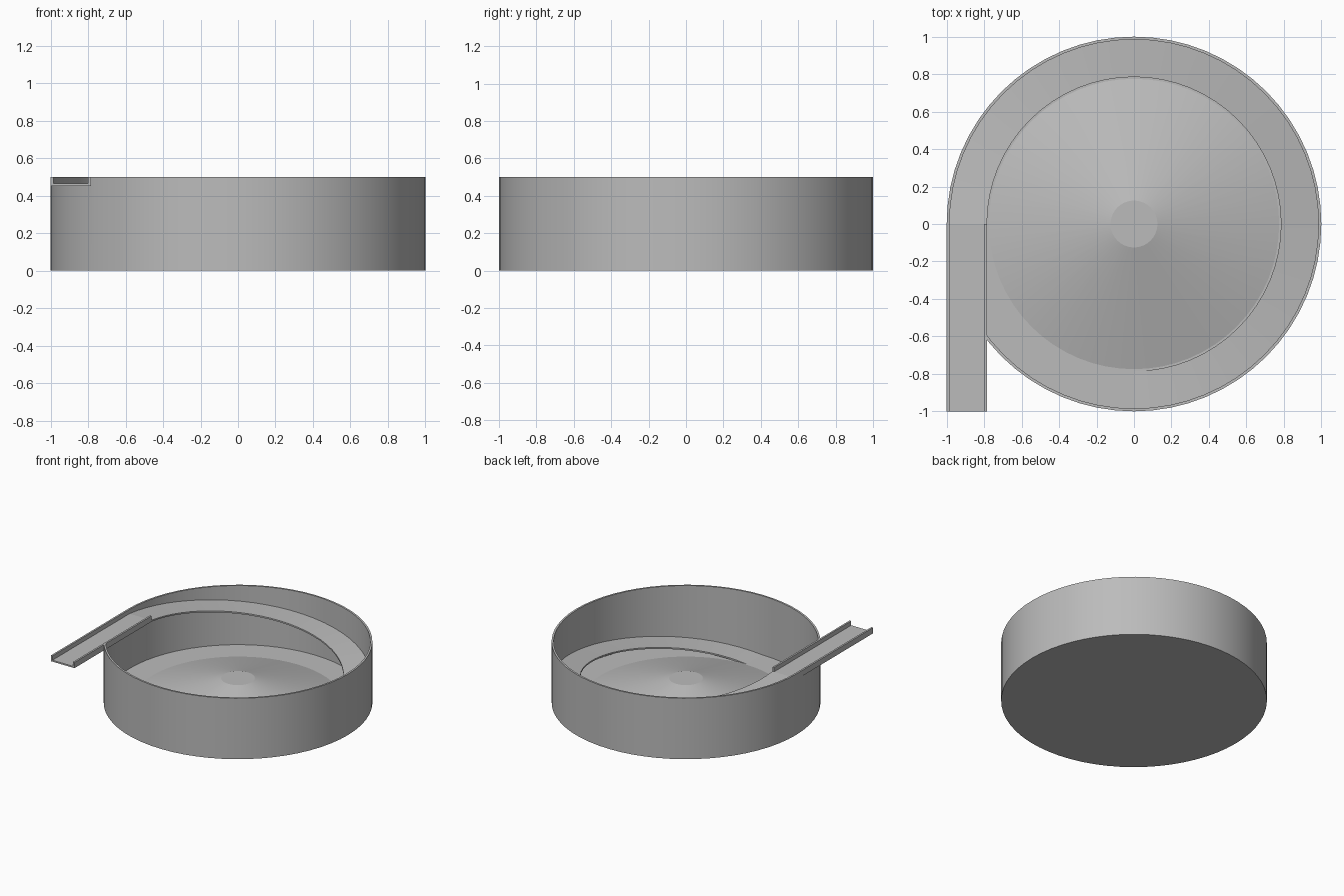
import bpy, bmesh
from math import sin, cos, pi, radians

if "Cube" in bpy.data.objects:
    bpy.data.objects.remove(bpy.data.objects["Cube"])

SEGMENTS = 64
RADIUS, HEIGHT, WALL = 1.0, 0.5, 0.015
TRACK_INNER = 0.785
CHUTE_FLOOR = 0.465
THICK = 0.012

grey = bpy.data.materials.new("brushed grey")
grey.use_nodes = True
colour = (0.5, 0.5, 0.5, 1)
grey.diffuse_color = colour
grey.node_tree.nodes["Principled BSDF"].inputs["Base Color"].default_value = colour


def make_object(name, bm):
    bmesh.ops.recalc_face_normals(bm, faces=bm.faces)
    mesh = bpy.data.meshes.new(name)
    bm.to_mesh(mesh)
    bm.free()
    mesh.materials.append(grey)
    obj = bpy.data.objects.new(name, mesh)
    bpy.context.collection.objects.link(obj)
    return obj


def smooth(obj):
    bpy.ops.object.select_all(action="DESELECT")
    obj.select_set(True)
    bpy.context.view_layer.objects.active = obj
    bpy.ops.object.shade_smooth_by_angle(angle=radians(6))


def sweep(name, sections, closed):
    """Skin a list of equal cross-sections into one solid."""
    bm = bmesh.new()
    rings = [[bm.verts.new(p) for p in s] for s in sections]
    n = len(rings[0])
    pairs = list(zip(rings, rings[1:] + rings[:1])) if closed else list(zip(rings, rings[1:]))
    for a, b in pairs:
        for i in range(n):
            j = (i + 1) % n
            bm.faces.new((a[i], a[j], b[j], b[i]))
    if not closed:
        bm.faces.new(rings[0])
        bm.faces.new(rings[-1])
    bmesh.ops.remove_doubles(bm, verts=bm.verts, dist=1e-5)
    return make_object(name, bm)


def box(name, x, y, z):
    corners = [(x[0], z[0]), (x[1], z[0]), (x[1], z[1]), (x[0], z[1])]
    return sweep(name, [[(cx, yy, cz) for cx, cz in corners] for yy in y], False)


# Bowl: outer wall, flat ring floor and raised cone with a flat tip
tip_radius, tip_height, cone_radius = 0.125, 0.2, 0.775
profile = [(0, 0), (RADIUS, 0), (RADIUS, HEIGHT), (RADIUS - WALL, HEIGHT),
           (RADIUS - WALL, WALL), (cone_radius, WALL), (tip_radius, tip_height), (0, tip_height)]
bm = bmesh.new()
angles = [2 * pi * k / SEGMENTS for k in range(SEGMENTS)]
rings = []
for r, z in profile:
    if r == 0:
        rings.append([bm.verts.new((0, 0, z))] * SEGMENTS)
    else:
        rings.append([bm.verts.new((r * cos(a), r * sin(a), z)) for a in angles])
for low, high in zip(rings, rings[1:]):
    for k in range(SEGMENTS):
        m = (k + 1) % SEGMENTS
        corners = list(dict.fromkeys((low[k], low[m], high[m], high[k])))
        bm.faces.new(corners)
bowl = make_object("bowl", bm)

# Opening in the bowl wall where the chute leaves
cutter = box("chute_opening_cutter", (-1.1, -TRACK_INNER), (-1.1, 0), (CHUTE_FLOOR - THICK, 0.6))
cutter.hide_render = True
cutter.hide_viewport = True
cutter.display_type = "WIRE"
cut = bowl.modifiers.new("chute_opening", "BOOLEAN")
cut.operation = "DIFFERENCE"
cut.solver = "EXACT"
cut.object = cutter
smooth(bowl)

# Spiral track: three quarters of a turn from the chute down to the floor
steps = SEGMENTS * 3 // 4
sections = []
for k in range(steps + 1):
    t = k / steps
    a = pi - 1.5 * pi * t
    top = CHUTE_FLOOR + (WALL - CHUTE_FLOOR) * t
    base = max(top - THICK, 0.002)
    outer = RADIUS - WALL / 2
    sections.append([(r * cos(a), r * sin(a), z) for r, z in
                     ((TRACK_INNER, base), (outer, base), (outer, top), (TRACK_INNER, top))])
smooth(sweep("spiral_track", sections, False))

# Straight exit chute, a U-shaped channel
left, right, rim = -RADIUS, -TRACK_INNER, HEIGHT
channel = [(left, CHUTE_FLOOR - THICK), (right, CHUTE_FLOOR - THICK), (right, rim),
           (right - WALL, rim), (right - WALL, CHUTE_FLOOR),
           (left + WALL, CHUTE_FLOOR), (left + WALL, rim), (left, rim)]
sweep("exit_chute", [[(x, y, z) for x, z in channel] for y in (0, -1)], False)
